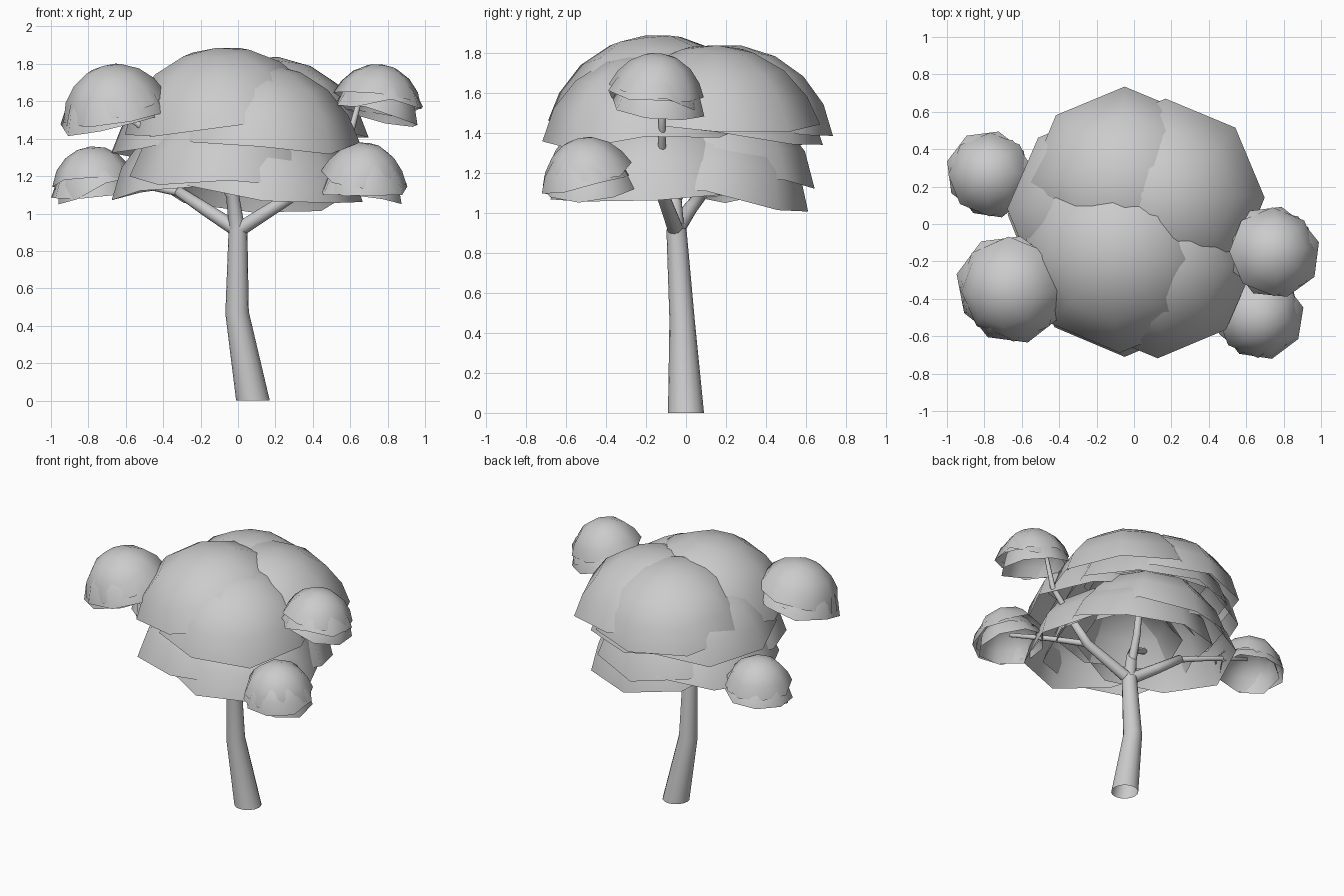
import bpy, bmesh, math, random
from mathutils import Vector, Euler

if "Cube" in bpy.data.objects:
    bpy.data.objects.remove(bpy.data.objects["Cube"])

random.seed(4)


def finish(bm, name):
    me = bpy.data.meshes.new(name)
    bmesh.ops.recalc_face_normals(bm, faces=bm.faces)
    bm.to_mesh(me)
    bm.free()
    for p in me.polygons:
        p.use_smooth = True
    ob = bpy.data.objects.new(name, me)
    bpy.context.collection.objects.link(ob)
    return ob


def tube(name, path, sides=12, flat_base=False):
    """Tapered open tube; path is a list of (x, y, z, radius)."""
    bm = bmesh.new()
    pts = [Vector(p[:3]) for p in path]
    rings = []
    for i, p in enumerate(pts):
        d = (pts[min(i + 1, len(pts) - 1)] - pts[max(i - 1, 0)]).normalized()
        if flat_base and i == 0:
            d = Vector((0, 0, 1))
        u = Vector((0, 1, 0)).cross(d)
        u = (u if u.length > 0.1 else Vector((1, 0, 0))).normalized()
        v = d.cross(u)
        r = path[i][3]
        rings.append([bm.verts.new(p + r * (math.cos(a) * u + math.sin(a) * v))
                      for a in (2 * math.pi * k / sides for k in range(sides))])
    for a, b in zip(rings, rings[1:]):
        for k in range(sides):
            n = (k + 1) % sides
            bm.faces.new((a[k], a[n], b[n], b[k]))
    if not flat_base:
        bm.faces.new(rings[-1])
    return finish(bm, name)


def shell(name, centre, radius, height, lean, turn=0.0, jag=0.03, sides=8, rings=4):
    """Open dome of leaves; lean lowers the rim towards (x, y)."""
    bm = bmesh.new()
    top = math.radians(76)
    rot = Euler((-lean[1], lean[0], 0)).to_matrix()
    c = Vector(centre)
    apex = bm.verts.new(c + rot @ Vector((0, 0, height)))
    prev = None
    for i in range(1, rings + 1):
        t = top * i / rings
        r = radius * math.sin(t) / math.sin(top)
        z = height * (math.cos(t) - math.cos(top)) / (1 - math.cos(top))
        ring = []
        for k in range(sides):
            a = 2 * math.pi * k / sides + turn
            dz = random.uniform(-jag, jag) if i == rings else 0
            ring.append(bm.verts.new(c + rot @ Vector((r * math.cos(a), r * math.sin(a), z + dz))))
        for k in range(sides):
            n = (k + 1) % sides
            if prev:
                bm.faces.new((prev[k], ring[k], ring[n], prev[n]))
            else:
                bm.faces.new((apex, ring[k], ring[n]))
        prev = ring
    return finish(bm, name)


# Trunk and branches
tube("trunk", [(0.08, 0, 0, 0.09), (-0.005, -0.02, 0.47, 0.063), (0, -0.048, 0.92, 0.05)],
     16, flat_base=True)
tube("branch_right", [(0, -0.05, 0.91, 0.04), (0.3, -0.12, 1.1, 0.032), (0.42, -0.12, 1.22, 0.025)])
tube("branch_left", [(0, -0.05, 0.91, 0.04), (-0.17, 0.02, 1.02, 0.035), (-0.32, 0.1, 1.12, 0.028)])
tube("branch_middle", [(0, -0.05, 0.88, 0.045), (-0.03, -0.06, 1.1, 0.035), (-0.1, -0.12, 1.2, 0.03)])
tube("branch_back", [(-0.03, -0.06, 1.05, 0.03), (0.0, 0.03, 1.22, 0.025), (0.02, 0.08, 1.4, 0.02)])
tube("twig_right_upper", [(0.4, -0.12, 1.2, 0.022), (0.6, -0.12, 1.42, 0.018), (0.66, -0.12, 1.65, 0.013)], 8)
tube("twig_right_lower", [(0.3, -0.12, 1.1, 0.022), (0.46, -0.32, 1.17, 0.018), (0.67, -0.48, 1.19, 0.014)], 8)
tube("twig_left_lower", [(-0.3, 0.09, 1.11, 0.022), (-0.5, 0.19, 1.15, 0.018), (-0.75, 0.27, 1.2, 0.014)], 8)
tube("twig_left_upper", [(-0.09, -0.11, 1.19, 0.025), (-0.35, -0.25, 1.34, 0.02), (-0.67, -0.35, 1.58, 0.014)], 8)

# Main canopy: upper and lower layers of overlapping domes
canopy = [
    ("upper_front", (-0.08, -0.16, 1.50), 0.53, 0.39, (-0.10, -0.12)),
    ("upper_back", (-0.05, 0.22, 1.46), 0.52, 0.38, (0.0, 0.15)),
    ("upper_right", (0.17, 0.14, 1.45), 0.53, 0.39, (0.12, 0.05)),
    ("upper_front_right", (0.13, -0.20, 1.40), 0.52, 0.40, (0.08, -0.08)),
    ("upper_left", (-0.14, 0.08, 1.38), 0.54, 0.38, (-0.15, 0.05)),
    ("upper_back_under", (0.02, 0.15, 1.42), 0.54, 0.36, (0.03, 0.16)),
    ("lower_front", (-0.05, -0.18, 1.20), 0.53, 0.40, (0.0, -0.10)),
    ("lower_right", (0.14, -0.15, 1.12), 0.53, 0.40, (0.10, -0.08)),
    ("lower_back", (0.08, 0.10, 1.11), 0.52, 0.40, (0.05, 0.15)),
    ("lower_back_over", (0.0, 0.13, 1.21), 0.52, 0.38, (0.0, 0.12)),
    ("lower_left", (-0.15, 0.05, 1.14), 0.53, 0.40, (-0.12, 0.0)),
]
for name, c, r, h, lean in canopy:
    shell("canopy_" + name, c, r, h, lean)

# Side clumps: three nested small domes each
clumps = [
    ("left_upper", (-0.66, -0.35, 1.56), 0.285, 0.23, (-0.22, -0.08)),
    ("left_lower", (-0.77, 0.265, 1.16), 0.225, 0.19, (-0.2, 0.05)),
    ("right_upper", (0.745, -0.15, 1.59), 0.24, 0.20, (0.05, 0.05)),
    ("right_lower", (0.67, -0.49, 1.17), 0.23, 0.20, (0.05, -0.15)),
]
for name, c, r, h, lean in clumps:
    for i, (dx, dy, dz) in enumerate([(0, 0, 0.01), (0.012, -0.012, -0.03), (-0.012, 0.012, -0.065)]):
        tilt = (lean[0] + random.uniform(-0.12, 0.12), lean[1] + random.uniform(-0.12, 0.12))
        shell(f"clump_{name}_{i + 1}", (c[0] + dx, c[1] + dy, c[2] + dz), r, h, tilt,
              turn=i * math.pi / 12, jag=0.02)
